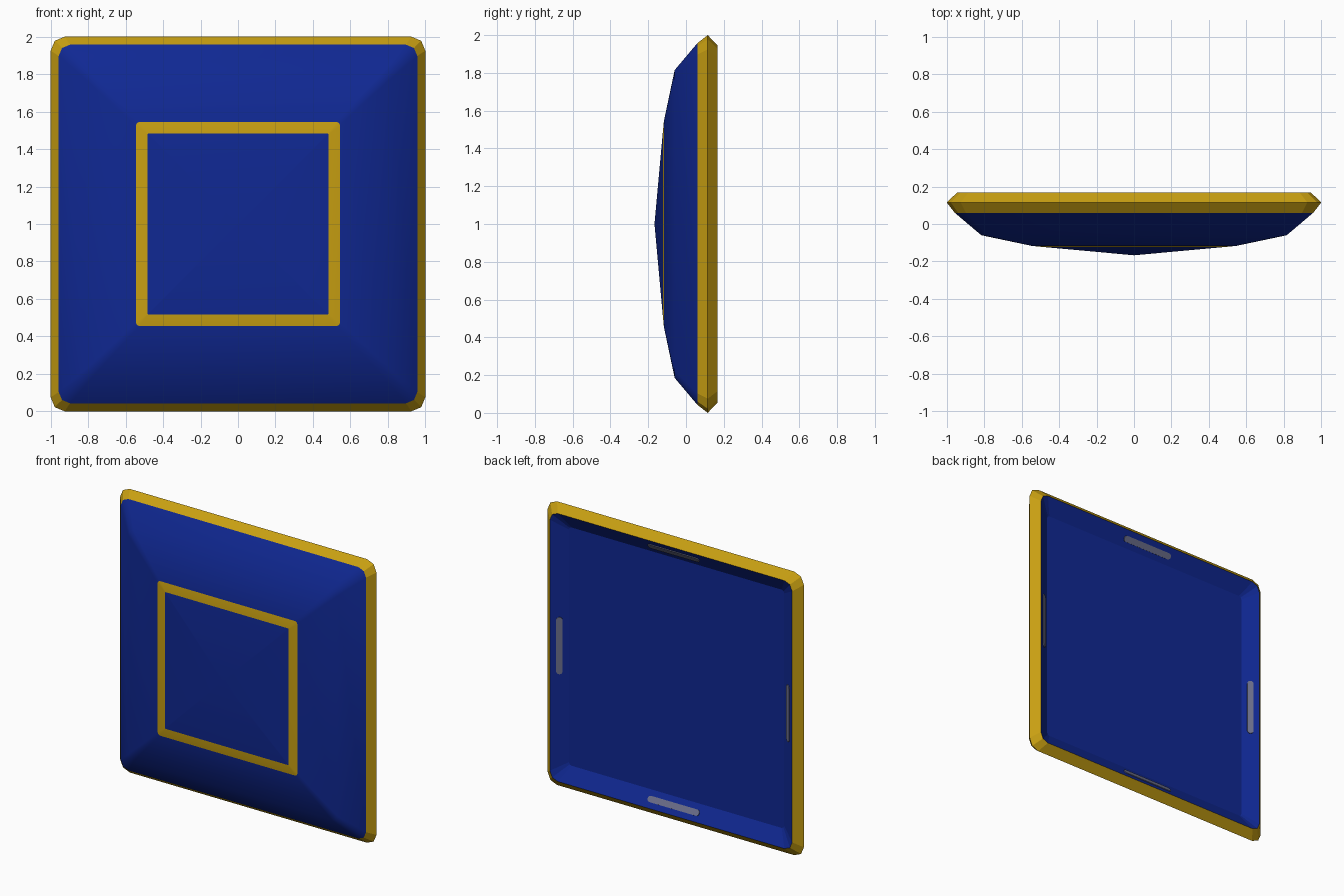
import bpy, bmesh, math
from mathutils import Matrix, Vector

if "Cube" in bpy.data.objects:
    bpy.data.objects.remove(bpy.data.objects["Cube"])


def material(name, rgb):
    m = bpy.data.materials.new(name)
    m.diffuse_color = (*rgb, 1)
    m.use_nodes = True
    m.node_tree.nodes["Principled BSDF"].inputs["Base Color"].default_value = m.diffuse_color
    return m


BLUE = material("deep blue", (0.005, 0.021, 0.29))
GOLD = material("gold", (0.58, 0.35, 0.006))
GREY = material("slot grey", (0.15, 0.16, 0.26))


def ring(bm, half, y, radius):
    """Rounded square facing -y, with two segments per corner."""
    verts = []
    for corner in range(4):
        for step in range(3):
            a = math.radians(corner * 90 + step * 45)
            sx = 1 if corner in (0, 3) else -1
            sz = 1 if corner in (0, 1) else -1
            c = half - radius
            verts.append(bm.verts.new((sx * c + radius * math.cos(a), y,
                                       1 + sz * c + radius * math.sin(a))))
    return verts


def finish(bm, name, mats, angle=None):
    me = bpy.data.meshes.new(name)
    bm.to_mesh(me)
    bm.free()
    for m in mats:
        me.materials.append(m)
    ob = bpy.data.objects.new(name, me)
    bpy.context.collection.objects.link(ob)
    if angle:
        bpy.ops.object.select_all(action='DESELECT')
        ob.select_set(True)
        bpy.context.view_layer.objects.active = ob
        bpy.ops.object.shade_smooth_by_angle(angle=math.radians(angle))
    return ob


def stacked(name, profile, mats, cap=False, apex=None, gold_band=None, angle=None):
    """Loft rounded squares (half, y, radius), ordered from back to front."""
    bm = bmesh.new()
    rings = [ring(bm, *p) for p in profile]
    for i, (a, b) in enumerate(zip(rings, rings[1:])):
        for k in range(12):
            n = (k + 1) % 12
            f = bm.faces.new((a[k], b[k], b[n], a[n]))
            f.material_index = int(i == gold_band)
    last = rings[-1]
    if cap:
        bm.faces.new(last)
    if apex is not None:
        tip = bm.verts.new((0, apex, 1))
        for k in range(12):
            bm.faces.new((last[k], tip, last[(k + 1) % 12]))
    # Shells face outward, the tray faces the back
    bmesh.ops.recalc_face_normals(bm, faces=bm.faces[:])
    bm.normal_update()
    bm.faces.ensure_lookup_table()
    f = bm.faces[0]
    outward = f.normal.dot(f.calc_center_median() - Vector((0, 0, 1))) > 0
    wrong = f.normal.y < 0 if cap else not outward
    if wrong:
        bmesh.ops.reverse_faces(bm, faces=bm.faces[:])
    return finish(bm, name, mats, angle)


# Chamfered rim around the edge
stacked("rim", [(0.945, 0.167, 0.06), (1.0, 0.115, 0.075), (0.957, 0.06, 0.06)], [GOLD])

# Domed front with the square frame band
stacked("front_panel",
        [(0.957, 0.06, 0.06), (0.815, -0.06, 0.04), (0.545, -0.117, 0.018),
         (0.482, -0.123, 0.003)],
        [BLUE, GOLD], apex=-0.167, gold_band=2, angle=45)

# Shallow sloping tray in the back
stacked("back_tray", [(0.945, 0.167, 0.06), (0.84, 0.105, 0.02)], [BLUE], cap=True)

# Rounded slot plates in the middle of each tray slope
slope = Vector((0, 0.062, -0.105)).normalized()
normal = Vector((0, 0.105, 0.062)).normalized()
for i, side in enumerate(("bottom", "left", "top", "right")):
    bm = bmesh.new()
    w, r = 0.18, 0.021
    outline = []
    for k in range(14):
        a = -math.pi / 2 + math.pi * (k if k < 7 else k - 1) / 6
        u = (w if k < 7 else -w) + r * math.cos(a)
        p = Vector((u, 0.136, -0.8925)) + slope * r * math.sin(a)
        outline.append(bm.verts.new(p))
    face = bm.faces.new(outline)
    ext = bmesh.ops.extrude_face_region(bm, geom=[face])
    for v in ext["geom"]:
        if isinstance(v, bmesh.types.BMVert):
            v.co += normal * 0.005
    bmesh.ops.recalc_face_normals(bm, faces=bm.faces[:])
    bm.transform(Matrix.Translation((0, 0, 1)) @ Matrix.Rotation(i * math.pi / 2, 4, 'Y'))
    finish(bm, side + "_slot", [GREY])
